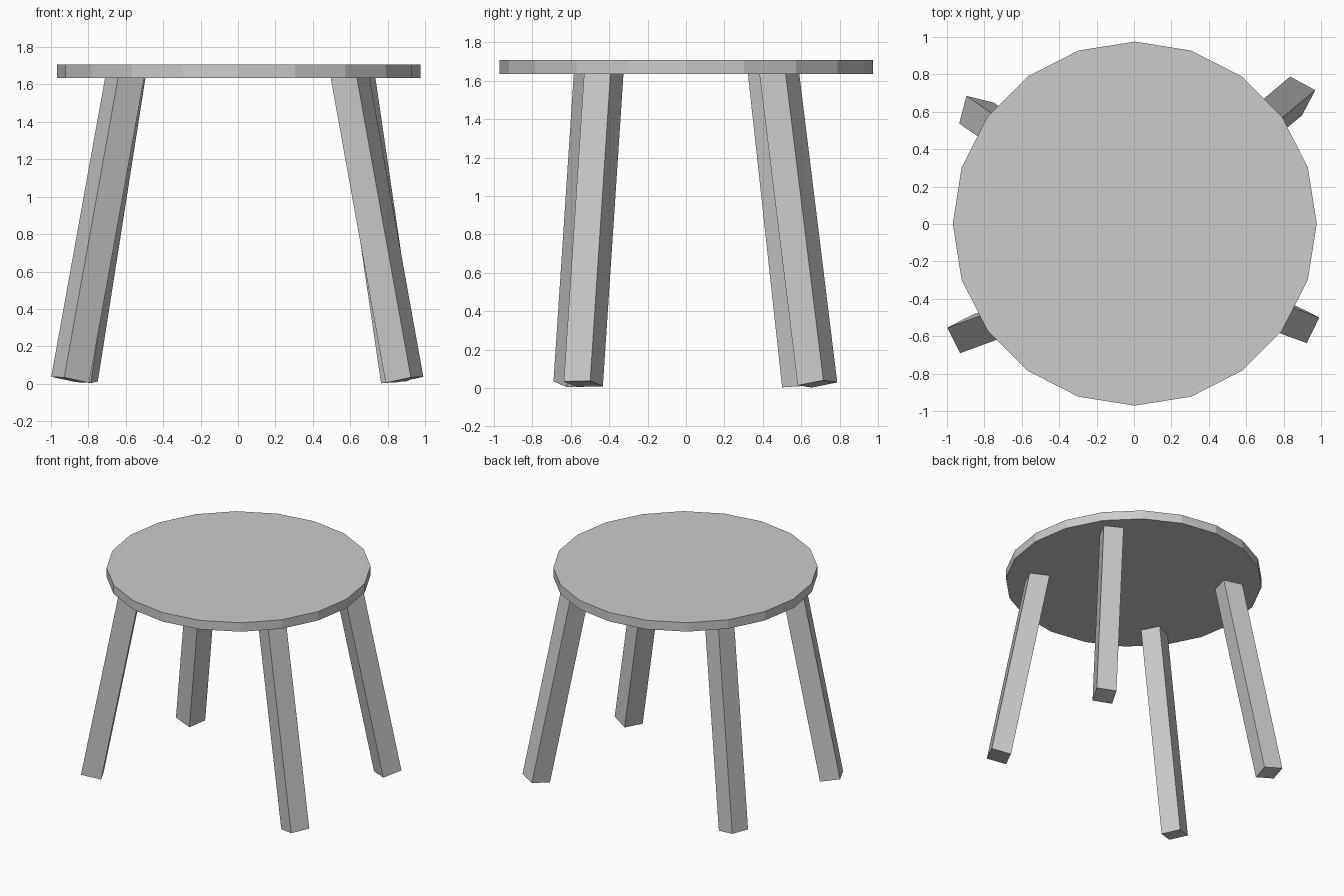
import bpy
import bmesh
from math import radians
from mathutils import Matrix, Vector

cube = bpy.data.objects.get("Cube")
if cube:
    bpy.data.objects.remove(cube, do_unlink=True)

# Single plain finish
GREY = (0.6, 0.6, 0.6, 1.0)
grey = bpy.data.materials.new("plain_grey")
grey.use_nodes = True
grey.diffuse_color = GREY
grey.node_tree.nodes["Principled BSDF"].inputs["Base Color"].default_value = GREY


def add_object(name, bm):
    mesh = bpy.data.meshes.new(name)
    bm.to_mesh(mesh)
    bm.free()
    mesh.materials.append(grey)
    obj = bpy.data.objects.new(name, mesh)
    bpy.context.scene.collection.objects.link(obj)
    return obj


# Twenty-sided disc seat
SEAT_BOTTOM, SEAT_TOP = 1.635, 1.708
bm = bmesh.new()
bmesh.ops.create_cone(bm, cap_ends=True, segments=20, radius1=0.973,
                      radius2=0.973, depth=SEAT_TOP - SEAT_BOTTOM)
seat = add_object("seat", bm)
seat.location = (0.004, 0.002, (SEAT_TOP + SEAT_BOTTOM) / 2)


# Square leg, leaning along an axis and twisted about it
LEG_WIDTH = 0.153
FOOT_Z, LEG_TOP_Z = 0.021, 1.667


def add_leg(name, foot, lean, twist):
    axis = Vector((*lean, 1))
    start = Vector((*foot, FOOT_Z))
    end = start + axis * (LEG_TOP_Z - FOOT_Z)
    bm = bmesh.new()
    bmesh.ops.create_cube(bm, size=1)
    bmesh.ops.scale(bm, verts=bm.verts,
                    vec=(LEG_WIDTH, LEG_WIDTH, (end - start).length))
    leg = add_object(name, bm)
    tilt = Vector((0, 0, 1)).rotation_difference(axis).to_matrix().to_4x4()
    leg.matrix_world = (Matrix.Translation((start + end) / 2) @ tilt
                        @ Matrix.Rotation(radians(twist), 4, "Z"))


add_leg("front_left_leg", (0.89, -0.535), (-0.18, 0.066), -26)
add_leg("front_right_leg", (-0.897, -0.588), (0.18, 0.066), 27)
add_leg("back_left_leg", (0.867, 0.685), (-0.147, -0.123), -28)
add_leg("back_right_leg", (-0.842, 0.593), (0.157, -0.109), -14.5)
